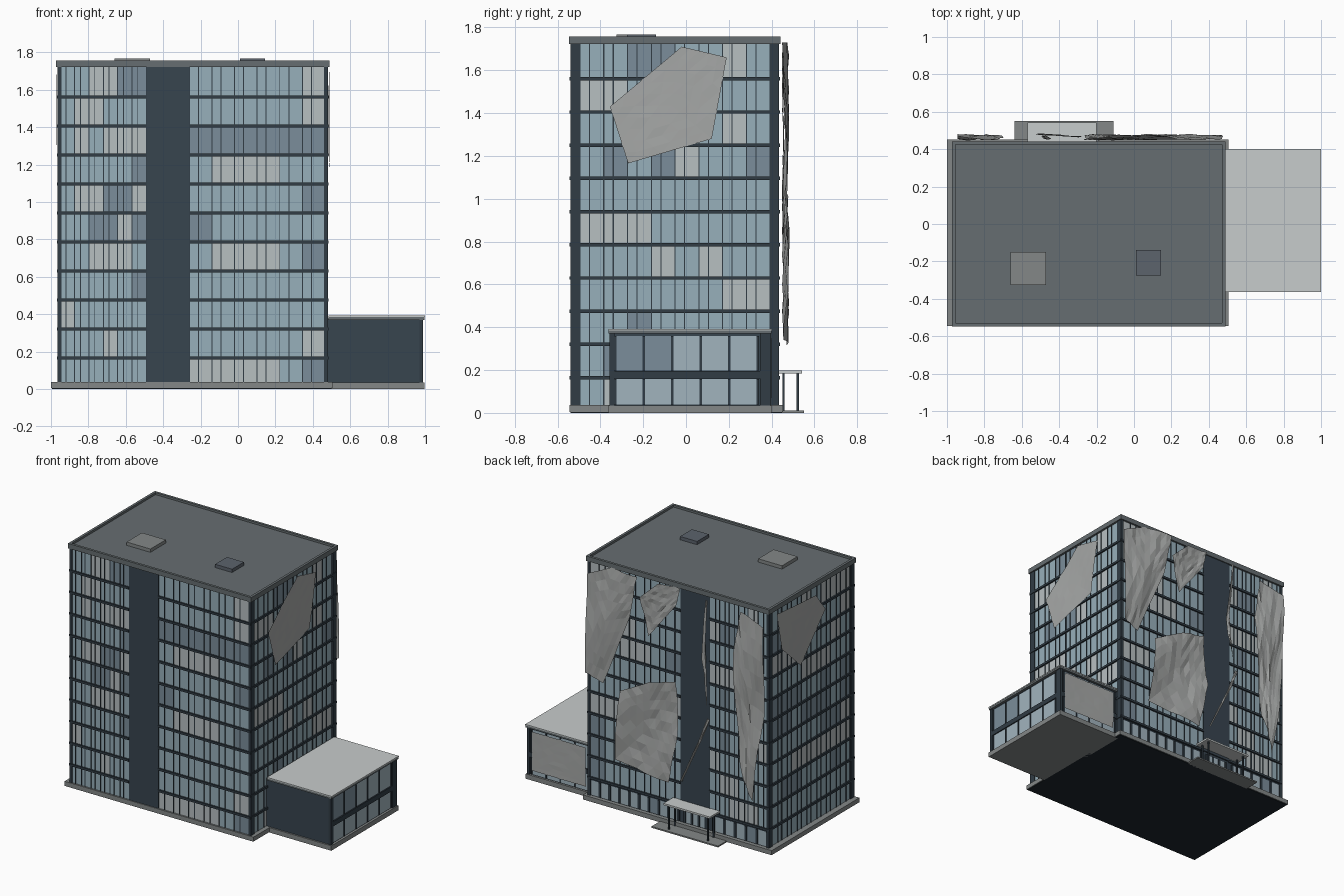
import bpy, bmesh, math, random

if "Cube" in bpy.data.objects:
    bpy.data.objects.remove(bpy.data.objects["Cube"])

random.seed(7)


def mat(name, r, g, b, a=1.0):
    m = bpy.data.materials.new(name)
    m.diffuse_color = [(c / 255) ** 2.2 for c in (r, g, b)] + [a]
    m.use_nodes = True
    m.node_tree.nodes["Principled BSDF"].inputs["Base Color"].default_value = m.diffuse_color
    return m


DARK = mat("dark_cladding", 58, 70, 80)
FRAME = mat("frame_dark", 52, 62, 70)
ROOF = mat("roof_grey", 102, 109, 112)
STONE = mat("stone_grey", 130, 134, 134)
PALE = mat("pale_metal", 198, 203, 203)
NET = mat("torn_netting", 165, 167, 166, 0.45)
UNDER = mat("underside_dark", 34, 42, 48)
GLASS = [mat("glass_blue", 150, 174, 185), mat("glass_slate", 122, 140, 153),
         mat("glass_pale", 182, 190, 192)]
ANNEX_GLASS = [mat("annex_glass", 160, 178, 188), GLASS[1]]


def add_box(bm, lo, hi):
    v = [bm.verts.new((x, y, z)) for x in (lo[0], hi[0])
         for y in (lo[1], hi[1]) for z in (lo[2], hi[2])]
    for f in ((0, 1, 3, 2), (4, 6, 7, 5), (0, 4, 5, 1), (2, 3, 7, 6), (0, 2, 6, 4), (1, 5, 7, 3)):
        bm.faces.new([v[i] for i in f])


def finish(bm, name, mats, normals=True):
    if normals:
        bmesh.ops.recalc_face_normals(bm, faces=bm.faces)
    me = bpy.data.meshes.new(name)
    bm.to_mesh(me)
    bm.free()
    for m in mats:
        me.materials.append(m)
    ob = bpy.data.objects.new(name, me)
    bpy.context.collection.objects.link(ob)
    return ob


def boxes(name, m, *bounds):
    bm = bmesh.new()
    for lo, hi in bounds:
        add_box(bm, lo, hi)
    return finish(bm, name, [m])


def point(axis, plane, sign, u, d, z):
    """Position on a wall: u along it, d outward from it."""
    return (u, plane + sign * d, z) if axis == 'x' else (plane + sign * d, u, z)


def wall_box(bm, wall, u0, u1, z0, z1, d0, d1):
    a, b = point(*wall, u0, d0, z0), point(*wall, u1, d1, z1)
    add_box(bm, [min(p) for p in zip(a, b)], [max(p) for p in zip(a, b)])


def glazing(name, wall, u0, u1, n, rows, glass, weights, bar=0.005, split=True):
    """Panes of mixed tint with upright mullions in front."""
    panes, bars = bmesh.new(), bmesh.new()
    w = (u1 - u0) / n
    for z0, z1 in rows:
        tint = 0
        for i in range(n):
            if random.random() < 0.65:
                tint = random.choices(range(len(glass)), weights)[0]
            a, b = u0 + i * w, u0 + (i + 1) * w
            vs = [panes.verts.new(point(*wall, u, 0.003, z))
                  for u, z in ((a, z0), (b, z0), (b, z1), (a, z1))]
            f = panes.faces.new(vs)
            f.normal_update()
            if f.normal[1 if wall[0] == 'x' else 0] * wall[2] < 0:
                f.normal_flip()
            f.material_index = tint
            for u in [a] + ([a + 0.4 * w] if split else []) + ([b] if i == n - 1 else []):
                wall_box(bars, wall, u - bar / 2, u + bar / 2, z0, z1, 0, 0.008)
    finish(panes, name + "_panes", glass, False)
    finish(bars, name + "_mullions", [FRAME])


# tower extents and floor levels
X0, X1, Y0, Y1 = -0.955, 0.47, -0.53, 0.425
FRONT, BACK = ('x', Y0, -1), ('x', Y1, 1)
LEFT, RIGHT = ('y', X0, -1), ('y', X1, 1)
levels = [0.035] + [0.01 + 0.155 * k for k in range(1, 11)] + [1.725]
rows = list(zip(levels[:-1], levels[1:]))

# tower core, plinth and underside
boxes("tower_core", DARK, ((X0, Y0, 0.03), (X1, Y1, 1.735)))
boxes("tower_plinth", STONE, ((-1.0, -0.545, 0.004), (0.505, 0.453, 0.036)))
boxes("tower_underside", UNDER, ((-0.995, -0.54, 0), (0.5, 0.448, 0.004)))

# tower windows
mix = (6, 2, 2)
for nm, wall in (("front", FRONT), ("back", BACK)):
    r = rows if nm == "front" else rows[1:]
    glazing(nm + "_narrow", wall, -0.95, -0.49, 6, r, GLASS, mix)
    glazing(nm + "_wide", wall, -0.26, 0.465, 6, r, GLASS, mix)
for nm, wall in (("left", LEFT), ("right", RIGHT)):
    glazing(nm, wall, -0.495, 0.393, 8, rows, GLASS, mix)

# ground floor windows at the back, with thicker piers, and entrance doors
for nm, a, b, n in (("back_ground_narrow", -0.95, -0.52, 5), ("back_ground_wide", -0.24, 0.465, 9),
                    ("entrance_doors", -0.46, -0.29, 3)):
    glazing(nm, BACK, a, b, n, [(0.04, 0.145)], ANNEX_GLASS, (3, 1), 0.018, False)

# floor bands, interrupted by the solid strip
bm = bmesh.new()
for z in levels[1:-1]:
    for wall in (FRONT, BACK):
        for a, b in ((X0 - 0.008, -0.49), (-0.26, X1 + 0.008)):
            wall_box(bm, wall, a, b, z - 0.008, z + 0.008, 0, 0.014)
    for wall in (LEFT, RIGHT):
        wall_box(bm, wall, Y0 - 0.008, Y1 + 0.008, z - 0.008, z + 0.008, 0, 0.014)
finish(bm, "floor_bands", [FRAME])

# solid strips and corner columns
bm = bmesh.new()
for wall in (FRONT, BACK):
    wall_box(bm, wall, -0.49, -0.26, 0.165 if wall is BACK else 0.035, 1.725, 0, 0.009)
finish(bm, "solid_strips", [DARK])
bm = bmesh.new()
for x, s in ((X0, 1), (X1, -1)):
    for a, b in ((Y0 - 0.01, -0.497), (0.395, Y1 + 0.01)):
        xs = sorted((x - s * 0.01, x + s * 0.01))
        add_box(bm, (xs[0], a, 0.035), (xs[1], b, 1.725))
finish(bm, "corner_columns", [FRAME])

# roof deck, parapet and hatches
RX0, RX1, RY0, RY1, t = -0.972, 0.488, -0.547, 0.442, 0.018
boxes("roof_deck", ROOF, ((RX0 + t, RY0 + t, 1.72), (RX1 - t, RY1 - t, 1.742)))
boxes("parapet", ROOF,
      ((RX0, RY0, 1.722), (RX1, RY0 + t, 1.757)), ((RX0, RY1 - t, 1.722), (RX1, RY1, 1.757)),
      ((RX0, RY0 + t, 1.722), (RX0 + t, RY1 - t, 1.757)),
      ((RX1 - t, RY0 + t, 1.722), (RX1, RY1 - t, 1.757)))
boxes("large_roof_hatch", STONE, ((-0.66, -0.325, 1.74), (-0.47, -0.15, 1.766)))
boxes("small_roof_hatch", mat("hatch_grey", 92, 99, 108), ((0.01, -0.275, 1.74), (0.145, -0.14, 1.766)))

# side annex
boxes("annex_body", DARK, ((0.47, -0.352, 0.03), (0.98, 0.385, 0.378)))
boxes("annex_plinth", STONE, ((0.48, -0.363, 0), (0.997, 0.4, 0.035)))
boxes("annex_roof", PALE, ((0.485, -0.363, 0.384), (1.0, 0.402, 0.392)))
boxes("annex_roof_edge", ROOF, ((0.485, -0.361, 0.37), (0.998, 0.4, 0.384)))
a_rows = [(0.04, 0.158), (0.198, 0.36)]
glazing("annex_side", ('y', 0.98, 1), -0.33, 0.335, 5, a_rows, ANNEX_GLASS, (3, 1), 0.01, False)
glazing("annex_back", ('x', 0.385, 1), 0.5, 0.955, 4, a_rows, ANNEX_GLASS, (3, 1), 0.01, False)
boxes("annex_corner_frames", FRAME, ((0.97, 0.345, 0.035), (0.99, 0.395, 0.375)),
      ((0.97, -0.358, 0.035), (0.99, -0.335, 0.375)),
      ((0.98, -0.352, 0.16), (0.989, 0.385, 0.195)), ((0.48, 0.385, 0.16), (0.98, 0.393, 0.195)))

# entrance step, canopy and posts
boxes("entrance_step", STONE, ((-0.64, 0.44, 0), (-0.11, 0.55, 0.01)))
boxes("canopy_roof", PALE, ((-0.57, 0.43, 0.184), (-0.2, 0.542, 0.197)))
boxes("canopy_posts", FRAME, *[((x - 0.005, y - 0.005, 0.01), (x + 0.005, y + 0.005, 0.185))
                               for x in (-0.54, -0.23) for y in (0.455, 0.522)])


def net(name, wall, outline, base, amp, cuts=4):
    """Crumpled sheet of netting from an outline of (u, z)."""
    bm = bmesh.new()
    f = bm.faces.new([bm.verts.new((u, 0, z)) for u, z in outline])
    bmesh.ops.poke(bm, faces=[f])
    bmesh.ops.subdivide_edges(bm, edges=bm.edges[:], cuts=cuts, use_grid_fill=True)
    for v in bm.verts:
        u, z = v.co.x, v.co.z
        d = base + amp * (0.5 + 0.35 * math.sin(11 * u + 8 * z) + random.uniform(-0.15, 0.15))
        v.co = point(*wall, u, d, z)
    return finish(bm, name, [NET])


# torn netting hanging on the walls
net("back_net_corner", BACK, [(0.47, 1.64), (0.28, 1.73), (0.06, 1.73), (0.12, 1.42),
                              (0.345, 0.88), (0.475, 0.93)], 0.022, 0.035)
net("back_net_small", BACK, [(0.045, 1.585), (-0.1, 1.72), (-0.27, 1.73), (-0.24, 1.6),
                             (-0.02, 1.32)], 0.022, 0.03)
net("back_net_large", BACK, [(0.2, 0.87), (-0.04, 1.0), (-0.24, 1.05), (-0.265, 0.67),
                             (-0.19, 0.315), (0.25, 0.36)], 0.022, 0.035)
net("back_net_long", BACK, [(-0.75, 1.69), (-0.945, 1.63), (-0.945, 1.0), (-0.85, 0.35),
                            (-0.75, 0.62), (-0.695, 1.37)], 0.022, 0.035)
net("hanging_strip_upper", BACK, [(-0.5, 1.71), (-0.485, 1.71), (-0.442, 1.27), (-0.495, 0.95),
                                  (-0.465, 1.27)], 0.025, 0.025, 2)
net("hanging_strip_lower", BACK, [(-0.525, 0.86), (-0.505, 0.87), (-0.455, 0.73), (-0.28, 0.35),
                                  (-0.295, 0.35), (-0.475, 0.73)], 0.03, 0.03, 2)
net("right_net", RIGHT, [(-0.02, 1.71), (0.19, 1.66), (0.12, 1.28), (-0.27, 1.165),
                         (-0.355, 1.43)], 0.014, 0.006)
net("left_net", LEFT, [(0.35, 1.69), (-0.09, 1.66), (-0.2, 1.52), (0.08, 1.22),
                       (0.3, 1.42)], 0.014, 0.006)
net("annex_net", ('x', 0.385, 1), [(0.52, 0.07), (0.95, 0.07), (0.95, 0.35), (0.52, 0.35)], 0.011, 0.003)
